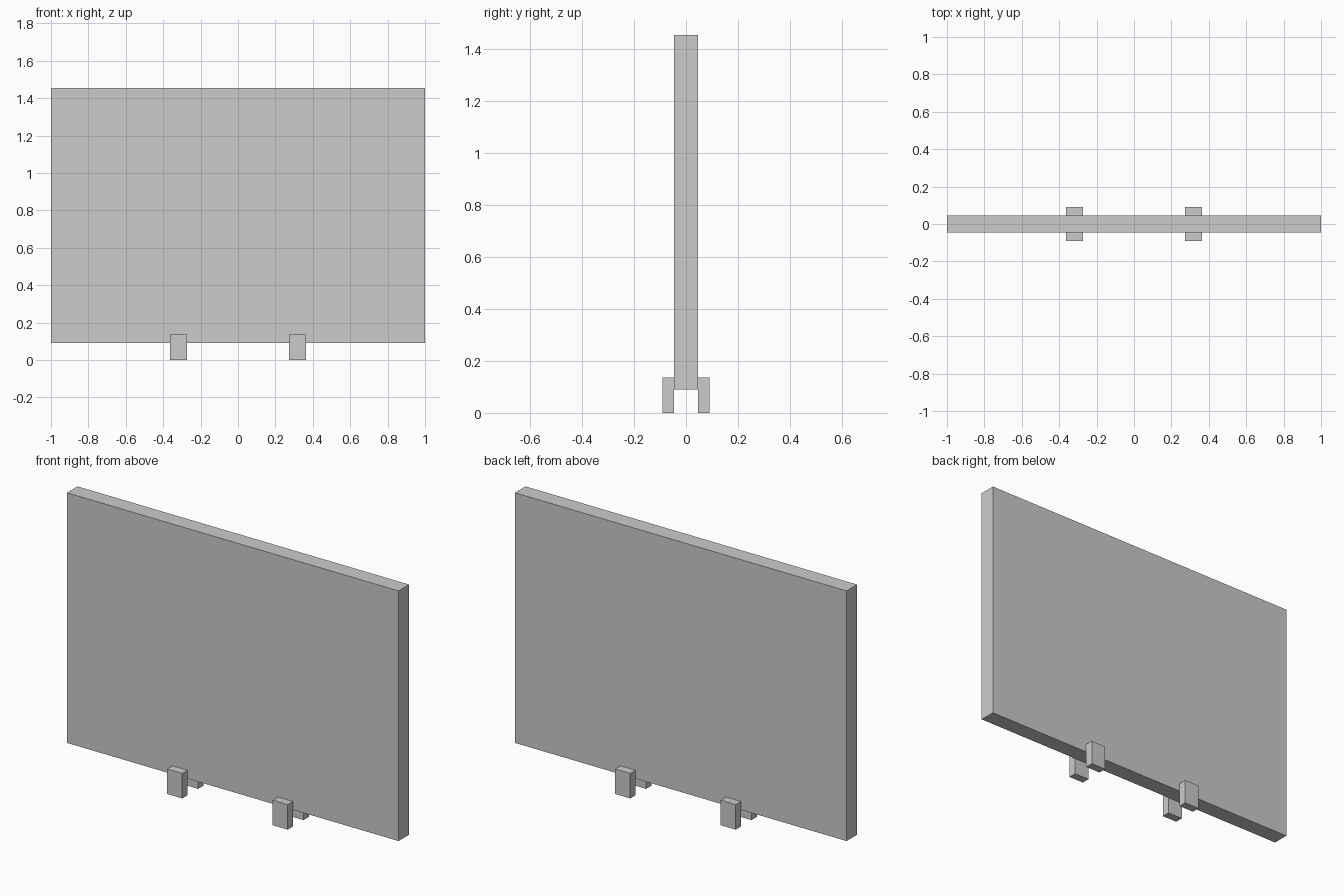
import bpy

if "Cube" in bpy.data.objects:
    bpy.data.objects.remove(bpy.data.objects["Cube"])

U = 1 / 22  # grid unit: the whole model sits on this module


def box(name, lo, hi):
    """Axis-aligned box from min and max corners given in grid units."""
    centre = [(a + b) / 2 * U for a, b in zip(lo, hi)]
    size = [(b - a) * U for a, b in zip(lo, hi)]
    bpy.ops.mesh.primitive_cube_add(size=1, location=centre)
    ob = bpy.context.object
    ob.name = ob.data.name = name
    for v in ob.data.vertices:
        v.co = [c * s for c, s in zip(v.co, size)]
    return ob


# Upright panel
box("panel", (-22, -1, 2), (22, 1, 32))

# Four feet clamping the lower edge, front and back
for side, x in (("left", -7), ("right", 7)):
    for face, y in (("front", -1.5), ("back", 1.5)):
        box(f"{face}_{side}_foot", (x - 1, y - 0.5, 0), (x + 1, y + 0.5, 3))
